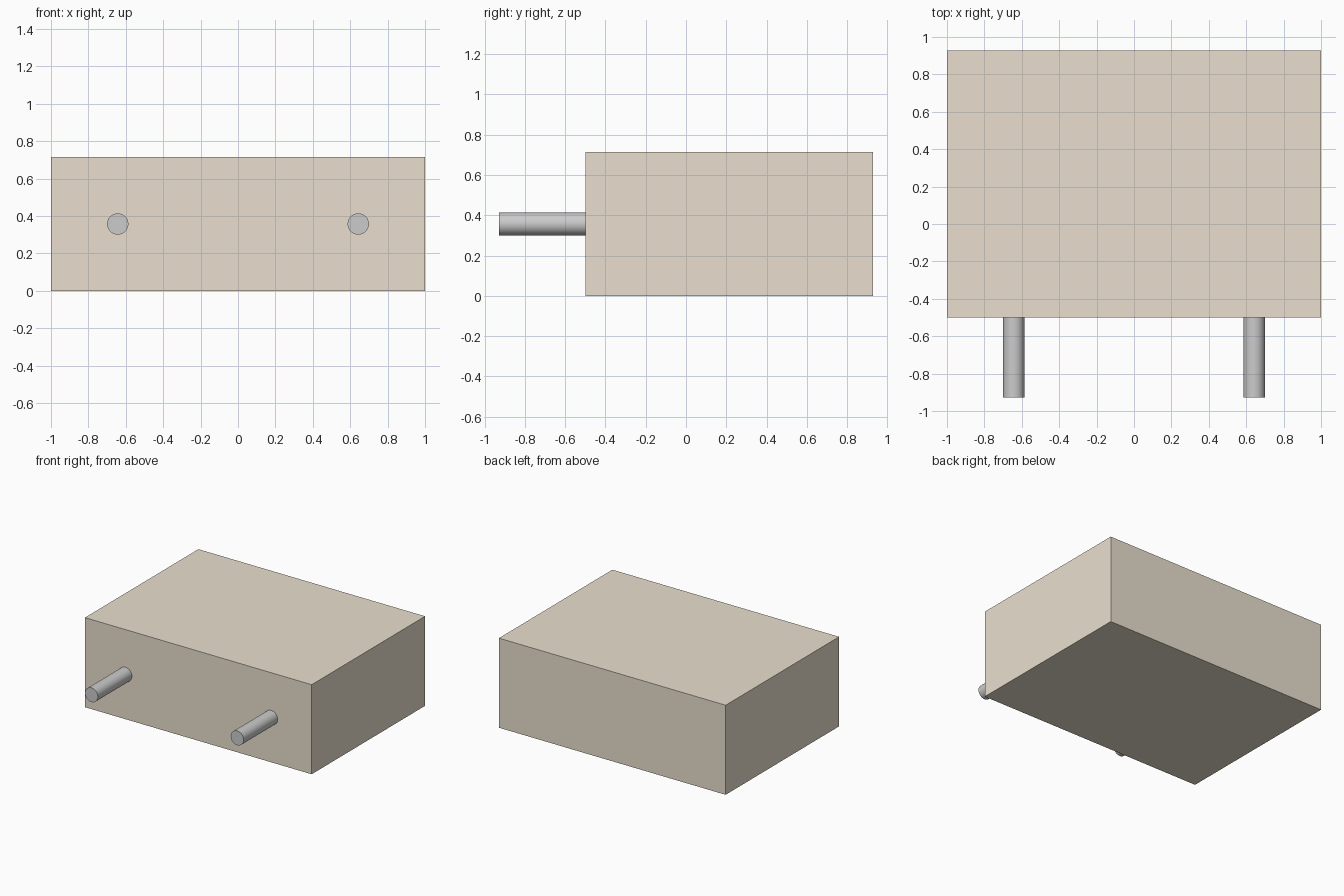
import bpy
import math

if "Cube" in bpy.data.objects:
    bpy.data.objects.remove(bpy.data.objects["Cube"])

tan = bpy.data.materials.new("tan")
tan.diffuse_color = (0.82, 0.74, 0.62, 1)
tan.use_nodes = True
tan.node_tree.nodes["Principled BSDF"].inputs["Base Color"].default_value = tan.diffuse_color

# Solid block
bpy.ops.mesh.primitive_cube_add(size=1, location=(0, 0.2143, 0.3571))
block = bpy.context.object
block.name = "block"
block.scale = (2.0, 1.4286, 0.7143)
bpy.ops.object.transform_apply(location=False, rotation=False, scale=True)
block.data.materials.append(tan)


# Round pegs standing out of the front face
def add_peg(name, x):
    bpy.ops.mesh.primitive_cylinder_add(
        vertices=32, radius=0.0571, depth=0.4286,
        location=(x, -0.7143, 0.3571), rotation=(math.pi / 2, 0, 0))
    bpy.context.object.name = name
    bpy.ops.object.shade_smooth_by_angle()


for name, x in (("left_peg", -0.643), ("right_peg", 0.643)):
    add_peg(name, x)
